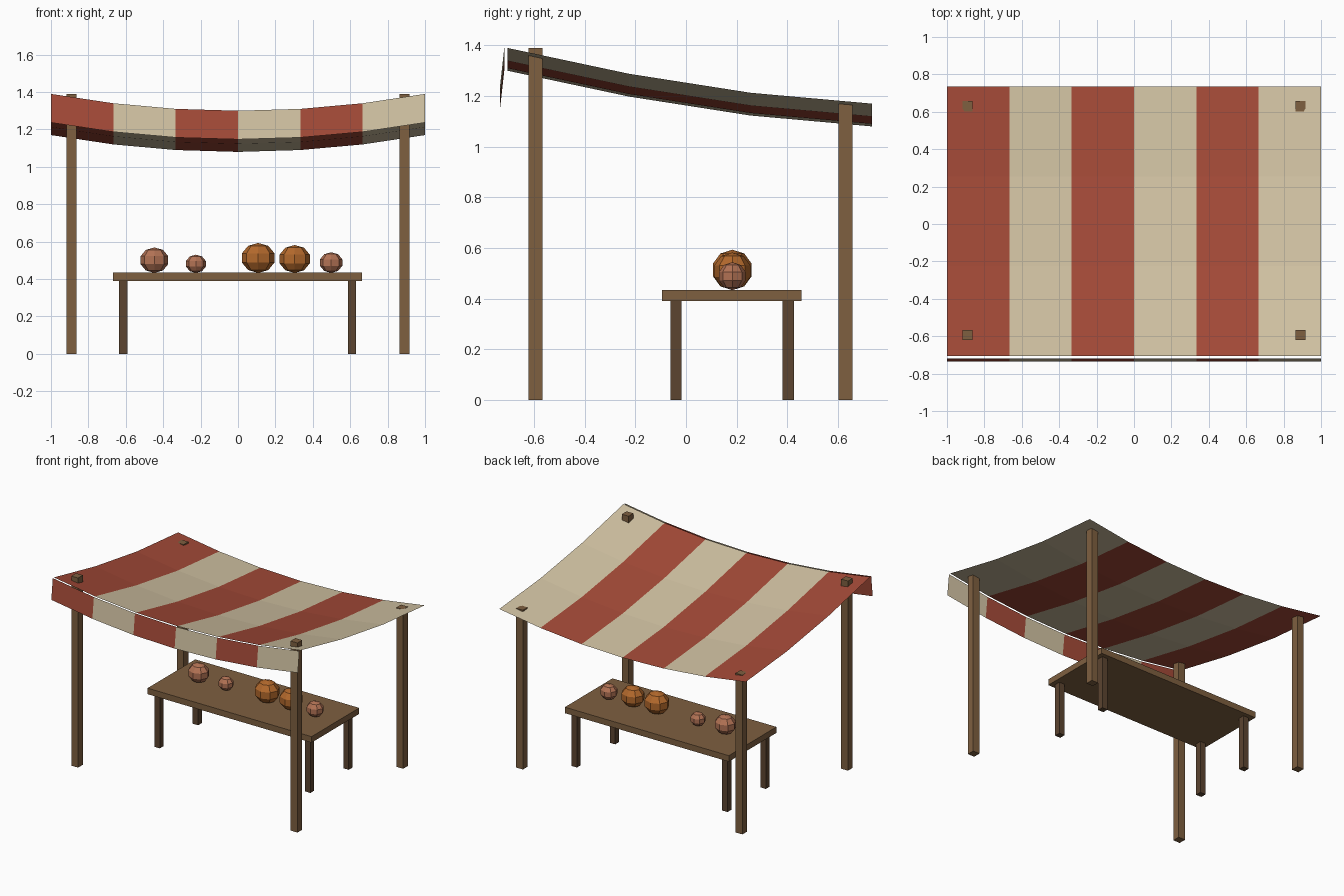
import bpy, bmesh

if "Cube" in bpy.data.objects:
    bpy.data.objects.remove(bpy.data.objects["Cube"])


def material(name, rgb):
    m = bpy.data.materials.new(name)
    m.diffuse_color = (*rgb, 1)
    m.use_nodes = True
    m.node_tree.nodes["Principled BSDF"].inputs["Base Color"].default_value = m.diffuse_color
    return m


WOOD = material("wood", (0.21, 0.116, 0.051))
DARK = material("dark_wood", (0.107, 0.059, 0.03))
RED = material("red_cloth", (0.38, 0.07, 0.04))
CREAM = material("cream_cloth", (0.65, 0.55, 0.37))
PEACH = material("peach", (0.45, 0.17, 0.09))
ORANGE = material("orange", (0.45, 0.14, 0.025))


def box(name, x, y, z0, z1, sx, sy, mat):
    bpy.ops.mesh.primitive_cube_add(size=1, location=(x, y, (z0 + z1) / 2))
    ob = bpy.context.object
    ob.name = name
    ob.scale = (sx, sy, z1 - z0)
    ob.data.materials.append(mat)
    return ob


def striped_cloth(name, rows):
    """Six striped columns sagging in the middle; rows are (y, z at centre)."""
    bm = bmesh.new()
    grid = []
    for y, z in rows:
        xs = [-1 + i / 3 for i in range(7)]
        grid.append([bm.verts.new((x, y, z + 0.09 * x * x)) for x in xs])
    for a, b in zip(grid, grid[1:]):
        for i in range(6):
            f = bm.faces.new((a[i], a[i + 1], b[i + 1], b[i]))
            f.material_index = i % 2
    me = bpy.data.meshes.new(name)
    bm.to_mesh(me)
    bm.free()
    me.materials.append(RED)
    me.materials.append(CREAM)
    bpy.context.collection.objects.link(bpy.data.objects.new(name, me))


# Canopy sheet and hanging front valance
striped_cloth("canopy", [(-0.705, 1.30), (-0.225, 1.198), (0.255, 1.123), (0.735, 1.08)])
striped_cloth("valance", [(-0.735, 1.147), (-0.718, 1.30)])

# Posts and table legs
for side, s in (("left", -1), ("right", 1)):
    box(f"front_post_{side}", s * 0.89, -0.594, 0, 1.39, 0.055, 0.055, WOOD)
    box(f"back_post_{side}", s * 0.89, 0.63, 0, 1.168, 0.055, 0.055, WOOD)
    for end, y in (("front", -0.04), ("back", 0.404)):
        box(f"table_{end}_leg_{side}", s * 0.611 - 0.002, y, 0, 0.395, 0.044, 0.044, DARK)

# Table top
box("table_top", -0.002, 0.181, 0.39, 0.434, 1.33, 0.552, WOOD)

# Low-poly fruit resting on the table: x, half width, material
fruit = [(-0.447, 0.074, PEACH), (-0.225, 0.053, PEACH), (0.108, 0.087, ORANGE),
         (0.303, 0.081, ORANGE), (0.498, 0.060, PEACH)]
for i, (x, r, mat) in enumerate(fruit):
    h = r * 0.92
    bpy.ops.mesh.primitive_uv_sphere_add(segments=8, ring_count=5, radius=1,
                                         location=(x, 0.183, 0.433 + h))
    ob = bpy.context.object
    ob.name = f"fruit_{i + 1}"
    ob.scale = (r / 0.951, r * 0.88 / 0.951, h)
    ob.data.materials.append(mat)
